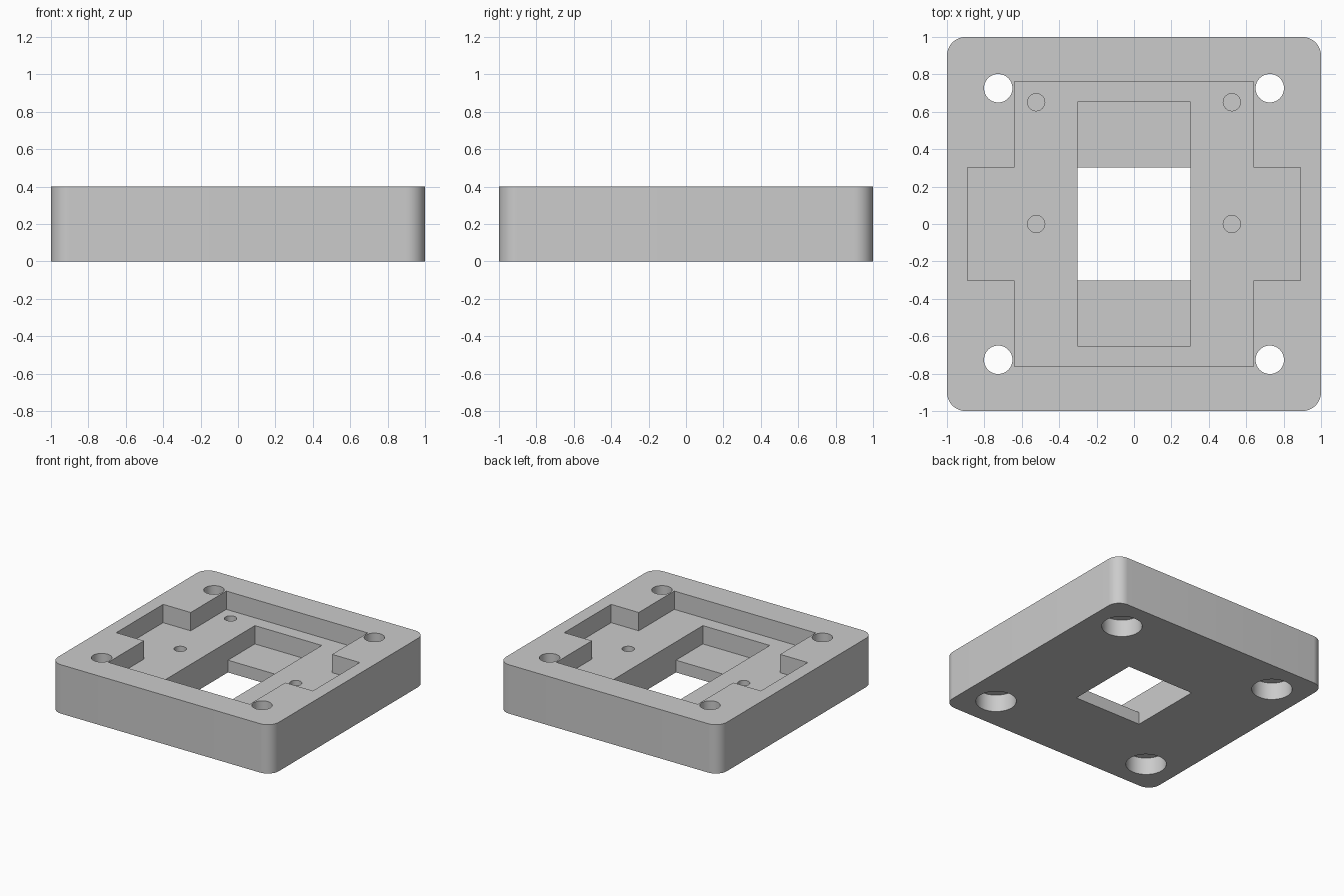
import bpy, bmesh, math

cube = bpy.data.objects.get("Cube")
if cube:
    bpy.data.objects.remove(cube, do_unlink=True)

HEIGHT = 0.4
POCKET_Z = 0.25     # floor of the cross-shaped pocket
LEDGE_Z = 0.1       # floor of the deep slot
BORE_Z = 0.14       # ceiling of the counterbores
OVER = 0.1          # cutter overshoot past the surface

grey = bpy.data.materials.new("plain grey")
grey.use_nodes = True
colour = (0.6, 0.6, 0.6, 1)
grey.diffuse_color = colour
grey.node_tree.nodes["Principled BSDF"].inputs["Base Color"].default_value = colour


def prism(name, outline, z0, z1):
    """Extrude a counter-clockwise outline from z0 to z1."""
    bm = bmesh.new()
    face = bm.faces.new([bm.verts.new((x, y, z0)) for x, y in outline])
    top = bmesh.ops.extrude_face_region(bm, geom=[face])["geom"]
    bmesh.ops.translate(bm, vec=(0, 0, z1 - z0),
                        verts=[v for v in top if isinstance(v, bmesh.types.BMVert)])
    bmesh.ops.recalc_face_normals(bm, faces=bm.faces)
    mesh = bpy.data.meshes.new(name)
    bm.to_mesh(mesh)
    bm.free()
    mesh.materials.append(grey)
    obj = bpy.data.objects.new(name, mesh)
    bpy.context.collection.objects.link(obj)
    return obj


def arc(cx, cy, r, start, sweep, steps):
    return [(cx + r * math.cos(start + sweep * i / steps),
             cy + r * math.sin(start + sweep * i / steps)) for i in range(steps + 1)]


def rectangle(hx, hy):
    return [(-hx, -hy), (hx, -hy), (hx, hy), (-hx, hy)]


def circle(x, y, r, steps=48):
    return arc(x, y, r, 0, math.tau, steps)[:-1]


# Block with rounded vertical corners
outline = []
for i, (sx, sy) in enumerate([(1, 1), (-1, 1), (-1, -1), (1, -1)]):
    outline += arc(sx * 0.9, sy * 0.9, 0.1, i * math.pi / 2, math.pi / 2, 12)
plate = prism("mounting_plate", outline, 0, HEIGHT)

# Cross-shaped pocket, stepped slot and through window
cross = [(0.64, -0.763), (0.64, -0.303), (0.89, -0.303),
         (0.89, 0.303), (0.64, 0.303), (0.64, 0.763)]
cross += [(-x, -y) for x, y in cross]
top = HEIGHT + OVER
cutters = [prism("pocket_cutter", cross, POCKET_Z, top),
           prism("slot_cutter", rectangle(0.303, 0.651), LEDGE_Z, top),
           prism("window_cutter", rectangle(0.303, 0.303), -OVER, top)]

for sx in (-1, 1):
    # Corner bolt holes, counterbored from below
    for sy in (-1, 1):
        x, y = sx * 0.726, sy * 0.726
        cutters.append(prism("bolt_cutter", circle(x, y, 0.076), -OVER, top))
        cutters.append(prism("bore_cutter", circle(x, y, 0.15), -OVER, BORE_Z))
    # Blind screw holes in the pocket floor
    for y in (0, 0.651):
        cutters.append(prism("screw_cutter", circle(sx * 0.523, y, 0.046, 32),
                             LEDGE_Z, top - OVER / 2 if y == 0 else HEIGHT - 0.05))

for cutter in cutters:
    cutter.hide_render = True
    mod = plate.modifiers.new(cutter.name, "BOOLEAN")
    mod.operation = "DIFFERENCE"
    mod.solver = "EXACT"
    mod.object = cutter

# Bake the cuts and drop the cutters
bpy.context.view_layer.update()
baked = bpy.data.meshes.new_from_object(
    plate.evaluated_get(bpy.context.evaluated_depsgraph_get()))
plate.modifiers.clear()
plate.data = baked
for cutter in cutters:
    bpy.data.objects.remove(cutter, do_unlink=True)

bpy.ops.object.select_all(action="DESELECT")
plate.select_set(True)
bpy.context.view_layer.objects.active = plate
bpy.ops.object.shade_smooth_by_angle(angle=math.radians(30))
